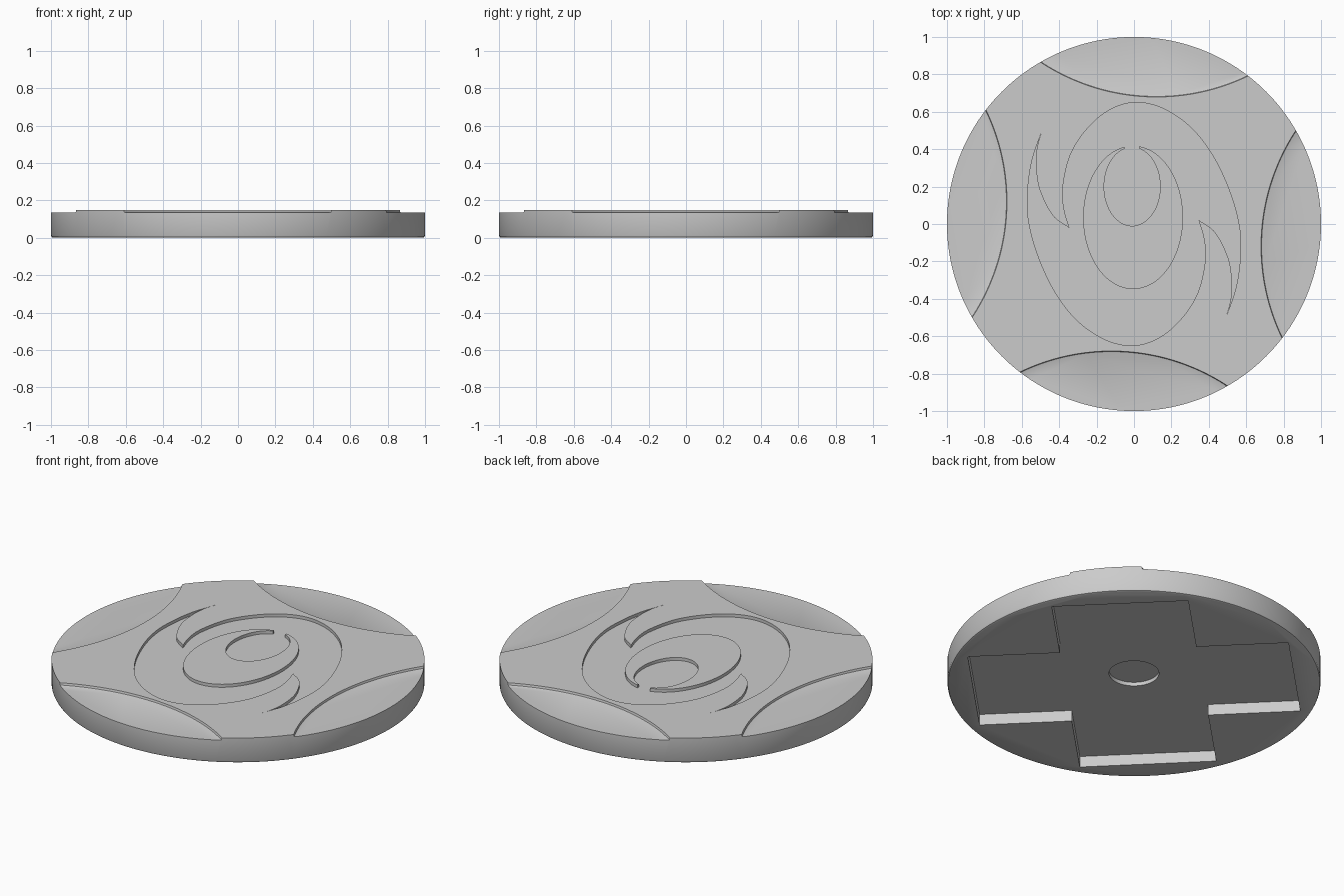
import bpy
import bmesh
from math import sin, cos, pi, radians
from mathutils import Vector

cube = bpy.data.objects.get("Cube")
if cube:
    bpy.data.objects.remove(cube, do_unlink=True)

TOP = 0.149
STEP = 0.134
FLOOR = 0.131

grey = bpy.data.materials.new("plain_grey")
grey.use_nodes = True
grey.diffuse_color = (0.6, 0.6, 0.6, 1)
grey.node_tree.nodes["Principled BSDF"].inputs["Base Color"].default_value = (0.6, 0.6, 0.6, 1)


def loft(name, rings):
    """Closed solid from stacked outlines, each a list of 3D points."""
    bm = bmesh.new()
    loops = [[bm.verts.new(p) for p in ring] for ring in rings]
    n = len(loops[0])
    for low, high in zip(loops, loops[1:]):
        for i in range(n):
            j = (i + 1) % n
            bm.faces.new((low[i], low[j], high[j], high[i]))
    bm.faces.new(loops[0][::-1])
    bm.faces.new(loops[-1])
    bmesh.ops.recalc_face_normals(bm, faces=bm.faces)
    mesh = bpy.data.meshes.new(name)
    bm.to_mesh(mesh)
    bm.free()
    obj = bpy.data.objects.new(name, mesh)
    bpy.context.collection.objects.link(obj)
    mesh.materials.append(grey)
    return obj


def prism(name, outline, z0, z1):
    return loft(name, [[(x, y, z) for x, y in outline] for z in (z0, z1)])


def turned(name, profile, cx=0, cy=0, n=192):
    return loft(name, [[(cx + r * cos(2 * pi * i / n), cy + r * sin(2 * pi * i / n), z)
                        for i in range(n)] for r, z in profile])


def ellipse_arc(cx, cy, rx, ry, start, end, n=96):
    angles = [radians(start + (end - start) * i / n) for i in range(n + 1)]
    return [(cx + rx * cos(a), cy + ry * sin(a)) for a in angles]


def smooth_path(points, steps=8):
    """Curve through the points, without the final one."""
    p = [Vector(q) for q in points]
    p = [2 * p[0] - p[1]] + p + [2 * p[-1] - p[-2]]
    out = []
    for a, b, c, d in zip(p, p[1:], p[2:], p[3:]):
        for s in range(steps):
            t = s / steps
            out.append(0.5 * (2 * b + (c - a) * t + (2 * a - 5 * b + 4 * c - d) * t * t
                              + (3 * b - a - 3 * c + d) * t ** 3))
    return out


def carve(target, cutter):
    cutter.hide_render = True
    mod = target.modifiers.new("carve", 'BOOLEAN')
    mod.operation = 'DIFFERENCE'
    mod.solver = 'EXACT'
    mod.object = cutter
    bpy.context.view_layer.objects.active = target
    bpy.ops.object.modifier_apply(modifier=mod.name)
    bpy.data.objects.remove(cutter, do_unlink=True)


# Main disc with a rounded lower rim
disc = turned("disc_body", [(0.988, 0), (0.996, 0.004), (1, 0.012), (1, TOP)])

# Four lowered segments around the edge, with softened steps
for k in range(4):
    a = radians(86.2 + 90 * k)
    carve(disc, turned("edge_cutter", [(1.118, STEP), (1.124, STEP + 0.003),
                                       (1.127, TOP), (1.127, 0.3)],
                       1.81 * cos(a), 1.81 * sin(a), 256))

# Swirl recess: one outer sweep and one hooked tip, repeated by a half turn
sweep = [(-0.345, -0.022), (-0.374, 0.08), (-0.38, 0.2), (-0.34, 0.37), (-0.25, 0.51),
         (-0.13, 0.61), (0.01, 0.65), (0.16, 0.615), (0.31, 0.51), (0.43, 0.35),
         (0.52, 0.15), (0.565, -0.03), (0.568, -0.18), (0.545, -0.34), (0.49, -0.505)]
hook = [(0.49, -0.505), (0.518, -0.41), (0.524, -0.31), (0.503, -0.18),
        (0.434, -0.045), (0.345, 0.022)]
half = smooth_path(sweep) + smooth_path(hook)
swirl = half + [-p for p in half]
carve(disc, prism("swirl_cutter", swirl, FLOOR, 0.3))

# Cross-shaped recess underneath, turned to the diagonals
arm, wide = 0.863, 0.367
cross = []
for k in range(4):
    a = radians(45 + 90 * k)
    for u, v in ((arm, -wide), (arm, wide), (wide, wide)):
        cross.append((u * cos(a) - v * sin(a), u * sin(a) + v * cos(a)))
carve(disc, prism("cross_cutter", cross, -0.1, 0.065))

# Shallow round socket in the middle of the cross
carve(disc, turned("socket_cutter", [(0.134, 0.03), (0.134, 0.087)], n=64))

# Raised crescent inside the swirl, open at its top
crescent = (ellipse_arc(-0.005, 0.035, 0.267, 0.383, 100, 443)
            + ellipse_arc(-0.01, 0.2, 0.15, 0.21, 436, 106))
ring = prism("raised_crescent", crescent, FLOOR - 0.01, TOP)

# Smooth shading with sharp edges kept
for obj in (disc, ring):
    bpy.ops.object.select_all(action='DESELECT')
    obj.select_set(True)
    bpy.context.view_layer.objects.active = obj
    bpy.ops.object.shade_smooth_by_angle(angle=radians(30))
